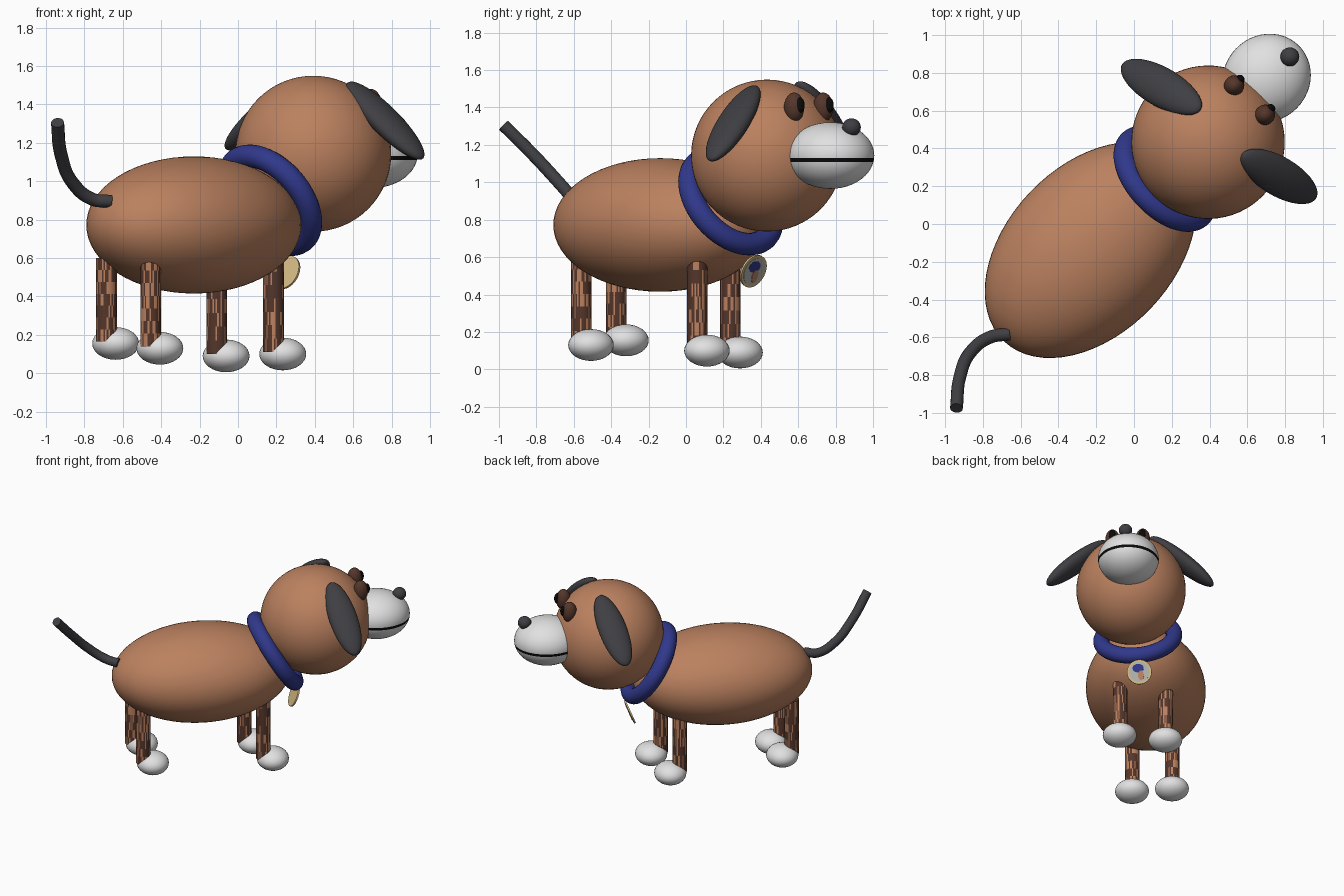
import bpy, bmesh, math, random
from mathutils import Vector, Matrix

cube = bpy.data.objects.get("Cube")
if cube:
    bpy.data.objects.remove(cube, do_unlink=True)
random.seed(4)


def material(name, r, g, b):
    m = bpy.data.materials.new(name)
    m.use_nodes = True
    m.diffuse_color = (r, g, b, 1)
    m.node_tree.nodes["Principled BSDF"].inputs["Base Color"].default_value = (r, g, b, 1)
    return m


brown = material("brown coat", 0.50, 0.22, 0.115)
dark_brown = material("dark brown", 0.09, 0.037, 0.024)
white = material("white", 0.75, 0.75, 0.75)
black = material("black", 0.003, 0.003, 0.003)
charcoal = material("charcoal", 0.05, 0.05, 0.057)
blue = material("collar blue", 0.03, 0.04, 0.26)
gold = material("gold", 0.68, 0.50, 0.23)
grey = material("tag grey", 0.45, 0.45, 0.42)

HEADING = Matrix.Rotation(math.radians(46.5), 3, 'Z')
FORWARD = HEADING @ Vector((1, 0, 0))


def frame(main, second):
    """Rotation whose x follows main and whose y leans toward second."""
    x = Vector(main).normalized()
    second = Vector(second)
    y = (second - x * second.dot(x)).normalized()
    return Matrix((x, y, x.cross(y))).transposed()


def finish(name, bm, loc, rot, mats):
    bm.transform(Matrix.Translation(loc) @ rot.to_4x4())
    bmesh.ops.recalc_face_normals(bm, faces=bm.faces)
    mesh = bpy.data.meshes.new(name)
    bm.to_mesh(mesh)
    bm.free()
    for m in mats:
        mesh.materials.append(m)
    ob = bpy.data.objects.new(name, mesh)
    bpy.context.collection.objects.link(ob)
    bpy.ops.object.select_all(action='DESELECT')
    ob.select_set(True)
    bpy.context.view_layer.objects.active = ob
    bpy.ops.object.shade_smooth_by_angle(angle=math.radians(40))
    return ob


def sphere(semi, segments=48):
    bm = bmesh.new()
    bmesh.ops.create_uvsphere(bm, u_segments=segments, v_segments=segments // 2, radius=1)
    bmesh.ops.scale(bm, vec=semi, verts=bm.verts)
    return bm


def ellipsoid(name, loc, semi, mat, rot=HEADING, segments=48):
    return finish(name, sphere(semi, segments), loc, rot, [mat])


def disc(name, loc, rot, radius, depth, mat, squash=1):
    bm = bmesh.new()
    bmesh.ops.create_cone(bm, cap_ends=True, segments=40, radius1=radius,
                          radius2=radius, depth=depth)
    bmesh.ops.scale(bm, vec=(squash, 1, 1), verts=bm.verts)
    return finish(name, bm, loc, rot, [mat])


# Body and head
ellipsoid("body", (-0.23, -0.138, 0.772), (0.666, 0.444, 0.357), brown, segments=64)
ellipsoid("head", (0.392, 0.433, 1.143), (0.406, 0.406, 0.406), brown, segments=64)

# Muzzle with a thin dark mouth slit cut around it
bm = sphere((0.243, 0.226, 0.178))
for h in (-0.034, -0.013):
    bmesh.ops.bisect_plane(bm, geom=bm.verts[:] + bm.edges[:] + bm.faces[:],
                           plane_co=(0, 0, h), plane_no=(0, 0, 1))
for f in bm.faces:
    f.material_index = int(-0.034 < f.calc_center_median().z < -0.013)
finish("muzzle", bm, (0.702, 0.772, 1.143), HEADING, [white, black])
ellipsoid("nose", (0.825, 0.885, 1.294), (0.05, 0.05, 0.048), charcoal, segments=24)

# Eyes with protruding pupils
for side, x, y in (("left", 0.53, 0.733), ("right", 0.693, 0.578)):
    eye = Vector((x, y, 1.40))
    ellipsoid(side + "_eye", eye, (0.055, 0.053, 0.08), dark_brown, segments=32)
    ellipsoid(side + "_pupil", eye + FORWARD * 0.044 + Vector((0, 0, 0.012)),
              (0.025, 0.025, 0.042), black, segments=24)

# Drooping ears
for name, loc, droop in (
        ("left_ear", (0.145, 0.725, 1.35), (-0.68, 0.40, -0.61)),
        ("right_ear", (0.767, 0.252, 1.315), (0.64, -0.39, -0.66))):
    ellipsoid(name, loc, (0.30, 0.105, 0.062), charcoal, frame(droop, FORWARD))

# Legs with streaky two-tone fur, and paws
LEGS = {
    "back_left": (-0.685, -0.373, 0.155), "back_right": (-0.455, -0.56, 0.13),
    "front_left": (-0.11, 0.237, 0.09), "front_right": (0.185, 0.06, 0.10),
}
for name, (x, y, paw_z) in LEGS.items():
    bm = bmesh.new()
    bmesh.ops.create_cone(bm, cap_ends=True, segments=40, radius1=0.054,
                          radius2=0.054, depth=1)
    bmesh.ops.subdivide_edges(
        bm, edges=[e for e in bm.edges if abs(e.verts[0].co.z - e.verts[1].co.z) > 0.5],
        cuts=6, use_grid_fill=True)
    for f in bm.faces:
        f.material_index = int(random.random() < 0.68)
    top, bottom = 0.60, paw_z + 0.01
    bmesh.ops.scale(bm, vec=(1, 1, top - bottom), verts=bm.verts)
    finish(name + "_leg", bm, (x, y, (top + bottom) / 2), HEADING, [brown, dark_brown])
    ellipsoid(name + "_paw", (x + 0.048, y + 0.052, paw_z), (0.118, 0.126, 0.085),
              white, segments=32)

# Collar ring tilted up toward the head
collar_axis = Vector((0.62, 0.58, 0.53)).normalized()
bpy.ops.mesh.primitive_torus_add(
    major_radius=0.272, minor_radius=0.06, major_segments=64, minor_segments=20,
    location=(0.165, 0.24, 0.90), rotation=collar_axis.to_track_quat('Z', 'Y').to_euler())
collar = bpy.context.object
collar.name = "collar"
collar.data.materials.append(blue)
bpy.ops.object.shade_smooth_by_angle(angle=math.radians(40))

# Round tag: gold disc, pale face and small painted patches on the front side
normal = (FORWARD + Vector((0, 0, -0.4))).normalized()
across = FORWARD.cross(Vector((0, 0, 1)))
tag_rot = frame(across, normal.cross(across))
if (tag_rot @ Vector((0, 0, 1))).dot(normal) < 0:
    tag_rot = tag_rot @ Matrix.Rotation(math.pi, 3, 'X')
up = Vector((0, 0, 1)) - normal * normal.z
tag = Vector((0.25, 0.36, 0.525))
disc("tag_rim", tag, tag_rot, 0.092, 0.012, gold)
disc("tag_face", tag + normal * 0.006, tag_rot, 0.077, 0.005, grey)
disc("tag_blue_patch", tag + normal * 0.008 + up * 0.03 + across * 0.008,
     tag_rot, 0.032, 0.005, blue, squash=1.3)
disc("tag_brown_patch", tag + normal * 0.009 - up * 0.028 - across * 0.012,
     tag_rot, 0.036, 0.005, brown, squash=0.6)

# Curved tail
curve = bpy.data.curves.new("tail", 'CURVE')
curve.dimensions = '3D'
curve.bevel_depth = 0.034
curve.bevel_resolution = 5
curve.use_fill_caps = True
curve.resolution_u = 10
path = [(-0.66, -0.583, 0.895), (-0.755, -0.597, 0.905), (-0.86, -0.672, 0.99),
        (-0.922, -0.81, 1.14), (-0.94, -0.975, 1.305)]
spline = curve.splines.new('BEZIER')
spline.bezier_points.add(len(path) - 1)
for p, co in zip(spline.bezier_points, path):
    p.co = co
    p.handle_left_type = p.handle_right_type = 'AUTO'
curve.materials.append(charcoal)
bpy.context.collection.objects.link(bpy.data.objects.new("tail", curve))
